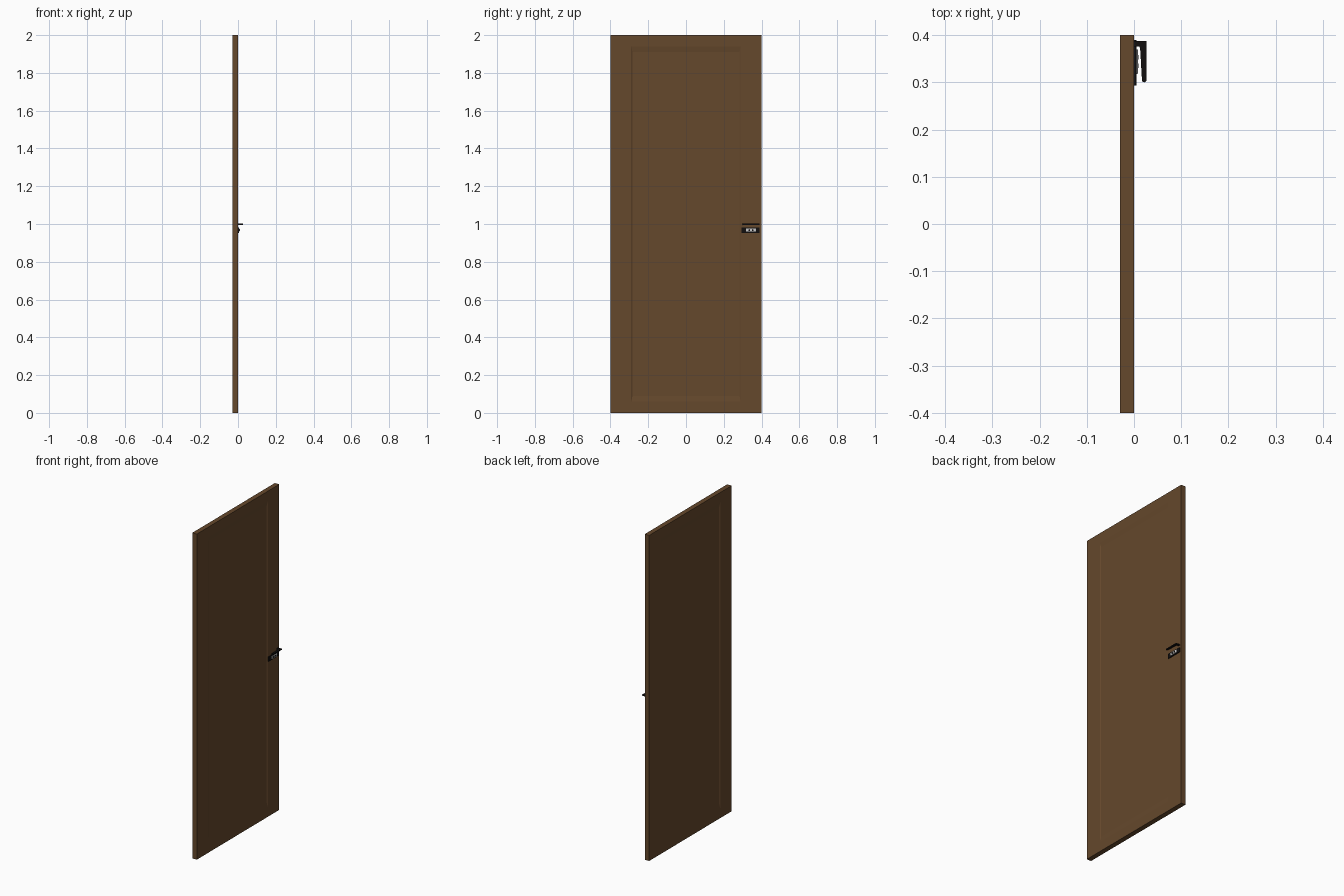
import bpy, bmesh, math
from mathutils import Vector

if "Cube" in bpy.data.objects:
    bpy.data.objects.remove(bpy.data.objects["Cube"])


def material(name, color):
    m = bpy.data.materials.new(name)
    m.diffuse_color = (*color, 1)
    m.use_nodes = True
    m.node_tree.nodes["Principled BSDF"].inputs["Base Color"].default_value = m.diffuse_color
    return m


WOOD = material("brown_wood", (0.13, 0.065, 0.025))
BLACK = material("black_metal", (0.006, 0.005, 0.005))
STEEL = material("light_steel", (0.55, 0.55, 0.55))


def finish(name, bm, mat):
    bmesh.ops.recalc_face_normals(bm, faces=bm.faces)
    me = bpy.data.meshes.new(name)
    bm.to_mesh(me)
    bm.free()
    me.materials.append(mat)
    ob = bpy.data.objects.new(name, me)
    bpy.context.collection.objects.link(ob)
    return ob


def box_bm(lo, hi):
    bm = bmesh.new()
    bmesh.ops.create_cube(bm, size=1)
    lo, hi = Vector(lo), Vector(hi)
    for v in bm.verts:
        v.co = (lo + hi) / 2 + v.co * (hi - lo)
    return bm


def box(name, lo, hi, mat, bevel=0):
    ob = finish(name, box_bm(lo, hi), mat)
    if bevel:
        mod = ob.modifiers.new("bevel", 'BEVEL')
        mod.width, mod.segments = bevel, 2
    return ob


def prism(name, pts, z0, z1, mat):
    bm = bmesh.new()
    f = bm.faces.new([bm.verts.new((x, y, z0)) for x, y in pts])
    r = bmesh.ops.extrude_face_region(bm, geom=[f])
    bmesh.ops.translate(bm, vec=(0, 0, z1 - z0),
                        verts=[v for v in r["geom"] if isinstance(v, bmesh.types.BMVert)])
    return finish(name, bm, mat)


def cylinder(name, y, z, x0, x1, radius, mat):
    bpy.ops.mesh.primitive_cylinder_add(vertices=16, radius=radius, depth=x1 - x0,
                                        location=((x0 + x1) / 2, y, z),
                                        rotation=(0, math.pi / 2, 0))
    ob = bpy.context.object
    ob.name = name
    ob.data.materials.append(mat)
    bpy.ops.object.shade_smooth_by_angle()
    return ob


# Door slab with a shallow sunken panel on both faces
bm = box_bm((-0.03, -0.4, 0), (0, 0.4, 2))
bm.faces.ensure_lookup_table()
for side in (-1, 1):
    face = max(bm.faces, key=lambda f: f.normal.x * side)
    bmesh.ops.inset_region(bm, faces=[face], thickness=0.05)
    for hy, hz, depth in ((0.29, 0.94, 0), (0.283, 0.91, 0.004)):
        if depth:
            bmesh.ops.inset_region(bm, faces=[face], thickness=0.005)
        for v in face.verts:
            v.co.y = math.copysign(hy, v.co.y)
            v.co.z = 1 + math.copysign(hz, v.co.z - 1)
            v.co.x -= side * depth
finish("door_slab", bm, WOOD)

# Lock plate, steel insert and its two screws
box("lock_plate", (-0.001, 0.293, 0.953), (0.005, 0.39, 0.982), BLACK, 0.001)
box("lock_insert", (0.004, 0.318, 0.959), (0.008, 0.37, 0.976), STEEL, 0.001)
for i, y in enumerate((0.335, 0.353)):
    cylinder(f"lock_pin_{i + 1}", y, 0.9675, 0.007, 0.010, 0.005, BLACK)

# Flat lever: arm out of the door, then a tapered grip
prism("lever", [(-0.001, 0.388), (0.027, 0.388), (0.026, 0.303), (0.023, 0.300),
                (0.017, 0.302), (0.013, 0.372), (0.011, 0.376), (-0.001, 0.376)],
      0.996, 1.002, BLACK)
